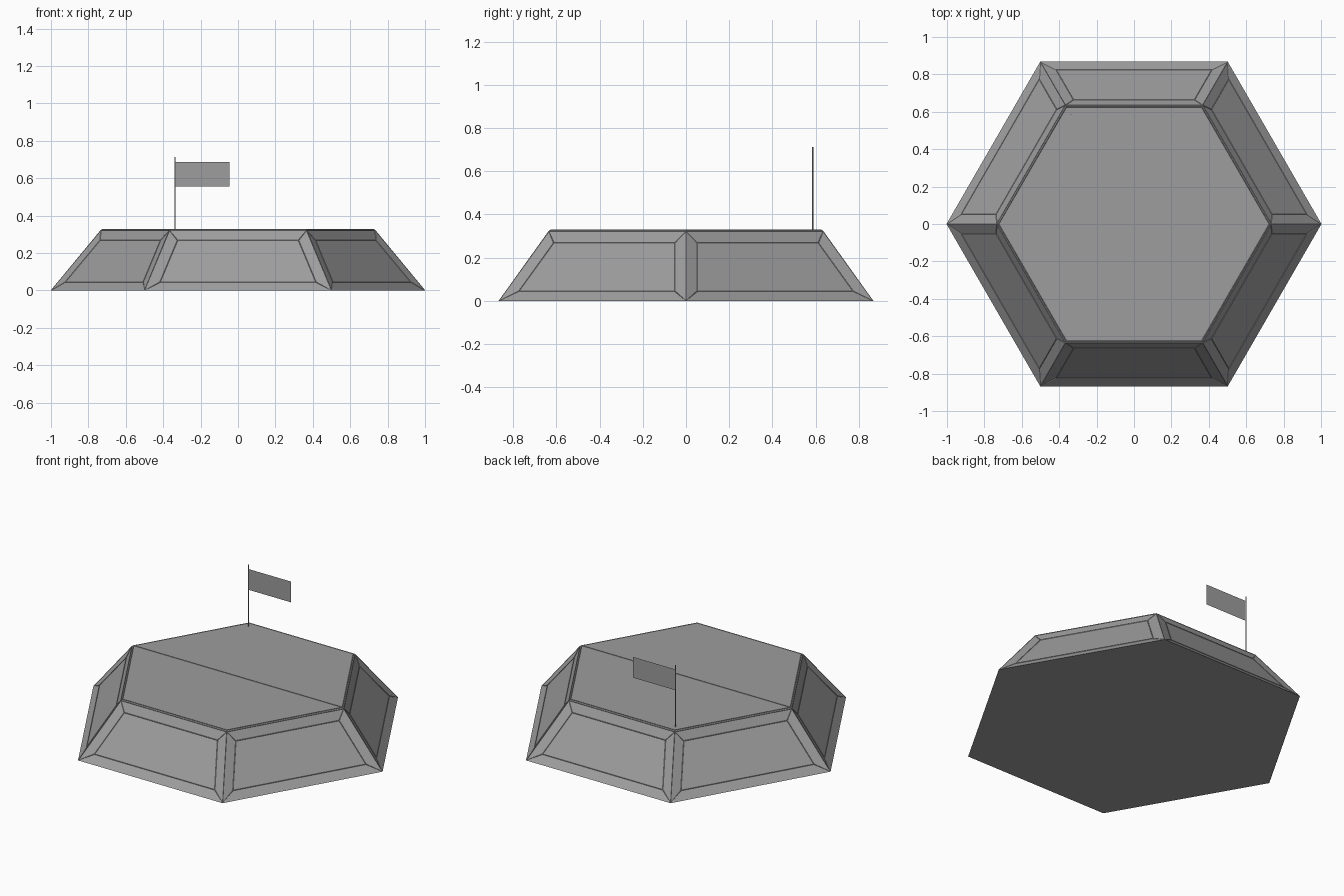
import bpy, bmesh
from math import cos, sin, pi

if "Cube" in bpy.data.objects:
    bpy.data.objects.remove(bpy.data.objects["Cube"])

# Mid-dark grey shared by all parts
grey = bpy.data.materials.new("mid_grey")
grey.diffuse_color = (0.34, 0.34, 0.34, 1.0)
grey.use_nodes = True
grey.node_tree.nodes["Principled BSDF"].inputs["Base Color"].default_value = grey.diffuse_color


def add_object(name, mesh):
    if not mesh.materials:
        mesh.materials.append(grey)
    obj = bpy.data.objects.new(name, mesh)
    bpy.context.collection.objects.link(obj)
    return obj


def to_mesh(name, bm):
    mesh = bpy.data.meshes.new(name)
    bm.to_mesh(mesh)
    bm.free()
    return mesh


# Hexagonal tapered base with a thin chamfer under the flat top
bm = bmesh.new()
rings = []
for radius, z in [(1.0, 0.0), (0.733, 0.321), (0.723, 0.327)]:
    rings.append([bm.verts.new((radius * cos(i * pi / 3), radius * sin(i * pi / 3), z))
                  for i in range(6)])
walls = []
for level in range(2):
    low, high = rings[level], rings[level + 1]
    for i in range(6):
        j = (i + 1) % 6
        face = bm.faces.new((low[i], low[j], high[j], high[i]))
        if level == 0:
            walls.append(face)
bm.faces.new(rings[0][::-1])

# Top surface split into two halves
top = rings[2]
bm.faces.new(top[0:4])
bm.faces.new(top[3:6] + top[0:1])
bm.normal_update()

# Shallow recessed panel in each sloping wall
bmesh.ops.inset_individual(bm, faces=walls, thickness=0.06, depth=-0.007,
                           use_even_offset=True)
bm.normal_update()
base = add_object("hexagonal_base", to_mesh("hexagonal_base", bm))

# Fine raised seams along the edges of the plates
seams = add_object("plate_seams", base.data.copy())
wire = seams.modifiers.new("seams", 'WIREFRAME')
wire.thickness = 0.005
wire.offset = 0.0
wire.use_even_offset = False

# Slender flagpole near the back left corner
POLE_X, POLE_Y = -0.337, 0.587
POLE_BOTTOM, POLE_TOP = 0.32, 0.713
bm = bmesh.new()
bmesh.ops.create_cone(bm, cap_ends=True, segments=6, radius1=0.003, radius2=0.003,
                      depth=POLE_TOP - POLE_BOTTOM)
pole = add_object("flag_pole", to_mesh("flag_pole", bm))
pole.location = (POLE_X, POLE_Y, (POLE_BOTTOM + POLE_TOP) / 2)

# Flat sheet flag
bm = bmesh.new()
corners = [(POLE_X, 0.556), (-0.045, 0.556), (-0.045, 0.686), (POLE_X, 0.686)]
bm.faces.new([bm.verts.new((x, POLE_Y, z)) for x, z in corners])
add_object("flag", to_mesh("flag", bm))
